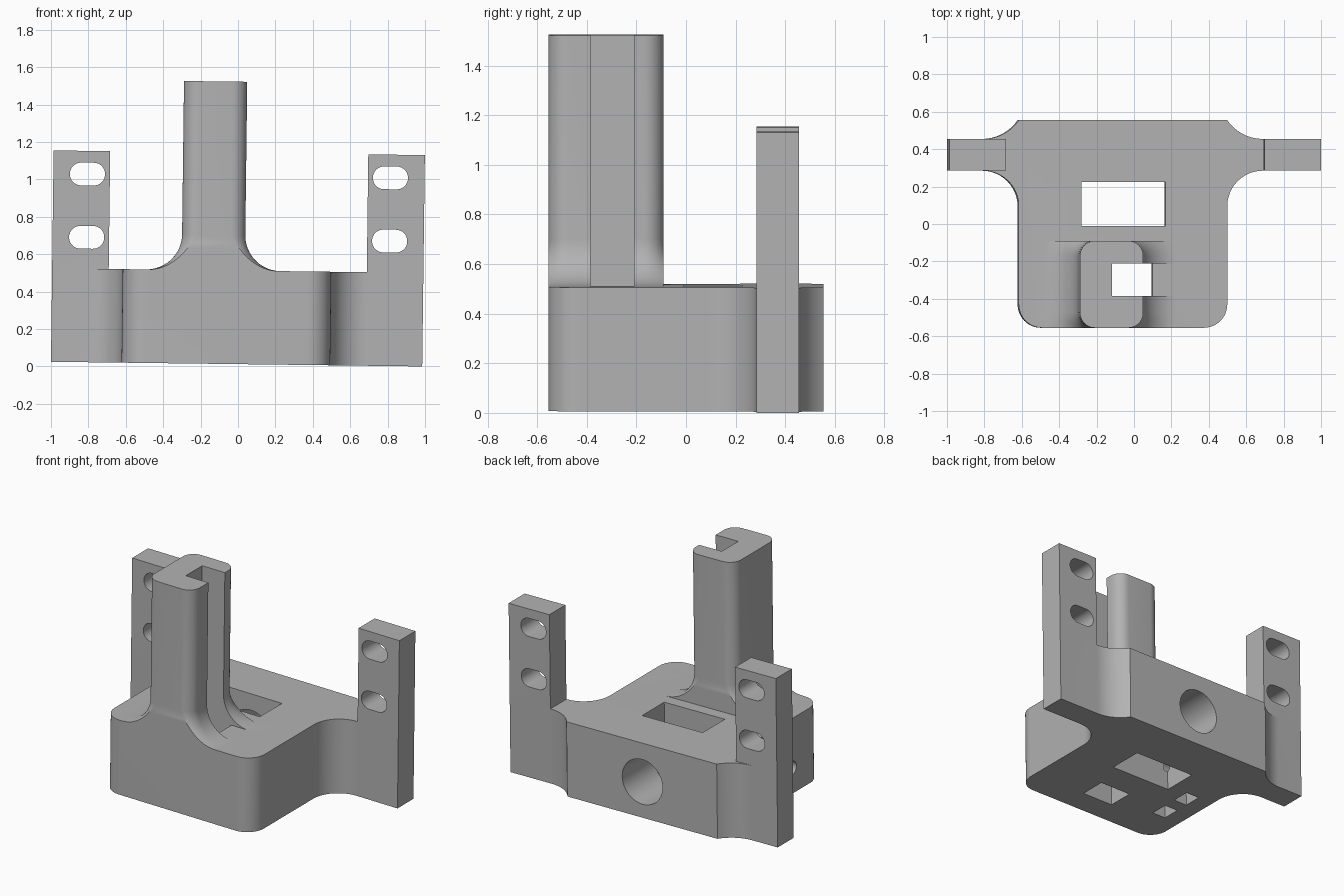
import bpy, bmesh
from math import pi, sin, cos, sqrt, acos
from mathutils import Vector, Matrix

if "Cube" in bpy.data.objects:
    bpy.data.objects.remove(bpy.data.objects["Cube"])

BASE_H, FRONT, BACK = 0.50, -0.555, 0.555

grey = bpy.data.materials.new("grey_plastic")
grey.use_nodes = True
grey.diffuse_color = (0.45, 0.45, 0.45, 1)
grey.node_tree.nodes["Principled BSDF"].inputs["Base Color"].default_value = grey.diffuse_color


def make(name, bm):
    bmesh.ops.recalc_face_normals(bm, faces=bm.faces)
    mesh = bpy.data.meshes.new(name)
    bm.to_mesh(mesh)
    bm.free()
    mesh.materials.append(grey)
    ob = bpy.data.objects.new(name, mesh)
    bpy.context.collection.objects.link(ob)
    return ob


def loft(name, rings, clip=None):
    """Skin a list of closed rings; optionally clip to a y range."""
    bm = bmesh.new()
    loops = [[bm.verts.new(p) for p in ring] for ring in rings]
    n = len(loops[0])
    for a, b in zip(loops, loops[1:]):
        for i in range(n):
            j = (i + 1) % n
            bm.faces.new((a[i], a[j], b[j], b[i]))
    bm.faces.new(loops[0][::-1])
    bm.faces.new(loops[-1])
    for y, side in zip(clip or (), (-1, 1)):
        cut = bmesh.ops.bisect_plane(bm, geom=bm.verts[:] + bm.edges[:] + bm.faces[:],
                                     plane_co=(0, y, 0), plane_no=(0, side, 0), clear_outer=True)
        edges = [e for e in cut["geom_cut"] if isinstance(e, bmesh.types.BMEdge)]
        bmesh.ops.holes_fill(bm, edges=edges, sides=0)
    return make(name, bm)


def prism(name, pts, z0, z1):
    return loft(name, [[(x, y, z) for x, y in pts] for z in (z0, z1)])


def box(name, x0, x1, y0, y1, z0, z1):
    return prism(name, [(x0, y0), (x1, y0), (x1, y1), (x0, y1)], z0, z1)


def arc(cx, cy, r, a0, a1, n=12):
    return [(cx + r * cos(a0 + (a1 - a0) * i / n), cy + r * sin(a0 + (a1 - a0) * i / n))
            for i in range(n + 1)]


def rounded_rect(x0, x1, y0, y1, r, n=10):
    return (arc(x1 - r, y0 + r, r, -pi / 2, 0, n) + arc(x1 - r, y1 - r, r, 0, pi / 2, n)
            + arc(x0 + r, y1 - r, r, pi / 2, pi, n) + arc(x0 + r, y0 + r, r, pi, 1.5 * pi, n))


def cylinder(name, r, start, end):
    start, end = Vector(start), Vector(end)
    bm = bmesh.new()
    rot = (end - start).to_track_quat('Z', 'Y').to_matrix().to_4x4()
    bmesh.ops.create_cone(bm, cap_ends=True, segments=40, radius1=r, radius2=r,
                          depth=(end - start).length,
                          matrix=Matrix.Translation((start + end) / 2) @ rot)
    return make(name, bm)


def combine(target, tool, operation):
    mod = target.modifiers.new(tool.name, 'BOOLEAN')
    mod.object, mod.operation, mod.solver = tool, operation, 'EXACT'
    bpy.context.view_layer.objects.active = target
    bpy.ops.object.modifier_apply(modifier=mod.name)
    bpy.data.objects.remove(tool)


# Base outline: rounded front corners, filleted side wings
WING_F, WING_B, TIP, R = 0.285, 0.455, 0.9925, 0.19


def half(edge):
    """Right-hand side of the outline, from front to back."""
    rb = 0.23
    end = acos((BACK - WING_B - rb) / -rb)
    pts = arc(edge - 0.125, FRONT + 0.125, 0.125, -pi / 2, 0)
    pts += arc(edge + R, WING_F - R, R, pi, pi / 2)
    pts += [(TIP, WING_F), (TIP, WING_B)]
    pts += arc(edge + 0.19, WING_B + rb, rb, -pi / 2, -pi / 2 - end)
    return pts


outline = half(0.50) + [(-x, y) for x, y in reversed(half(0.615))]
bracket = prism("mounting_bracket", outline, 0, BASE_H)

# Upright ears at the wing ends
for side in (-1, 1):
    xs = sorted((side * 0.69, side * TIP))
    combine(bracket, box("ear", *xs, WING_F, WING_B, 0.0, 1.13), 'UNION')

# Tower with a flared foot, flush with its front and back planes
X0, X1, Y0, Y1 = -0.30, 0.038, FRONT, -0.09
levels = [(0.3, R)] + [(BASE_H + R * (1 - cos(t)), R - R * sin(t))
                       for t in [pi / 2 * i / 12 for i in range(13)]] + [(1.51, 0.0)]
rings = [[(x, y, z) for x, y in rounded_rect(X0 - d, X1 + d, Y0 - d, Y1 + d, 0.08 + d)]
         for z, d in levels]
combine(bracket, loft("tower", rings, clip=(Y0, Y1)), 'UNION')

# Cable channel open to one side of the tower, narrowing to a hole through the base
combine(bracket, box("tower_channel", -0.13, 0.40, -0.385, -0.21, BASE_H, 1.7), 'DIFFERENCE')
combine(bracket, box("channel_hole", -0.13, 0.10, -0.385, -0.21, -0.1, 0.7), 'DIFFERENCE')

# Rectangular pocket and the round bore that reaches it from the back
combine(bracket, box("pocket", -0.28, 0.17, -0.01, 0.225, -0.1, 0.7), 'DIFFERENCE')
combine(bracket, cylinder("back_bore", 0.15, (-0.06, 0.1, 0.24), (-0.06, 0.7, 0.24)), 'DIFFERENCE')

# Side screw holes with nut pockets open underneath
for y in (-0.24, -0.03):
    combine(bracket, cylinder("screw_hole", 0.045, (-0.75, y, 0.17), (-0.25, y, 0.17)), 'DIFFERENCE')
    combine(bracket, box("nut_pocket", -0.50, -0.40, y - 0.06, y + 0.06, -0.1, 0.24), 'DIFFERENCE')

# Two rounded slots through each ear
for side in (-1, 1):
    for z in (0.668, 1.006):
        x = side * 0.81
        shape = rounded_rect(x - 0.094, x + 0.094, z - 0.061, z + 0.061, 0.0605)
        slot = loft("slot", [[(px, y, pz) for px, pz in shape] for y in (0.2, 0.55)])
        combine(bracket, slot, 'DIFFERENCE')

# Whole part leans very slightly to one side
bracket.rotation_euler = (0, 0.0125, 0)
bracket.location = (-0.0075, 0, 0.0124)
bpy.ops.object.select_all(action='DESELECT')
bracket.select_set(True)
bpy.context.view_layer.objects.active = bracket
bpy.ops.object.shade_smooth_by_angle(angle=0.52)
